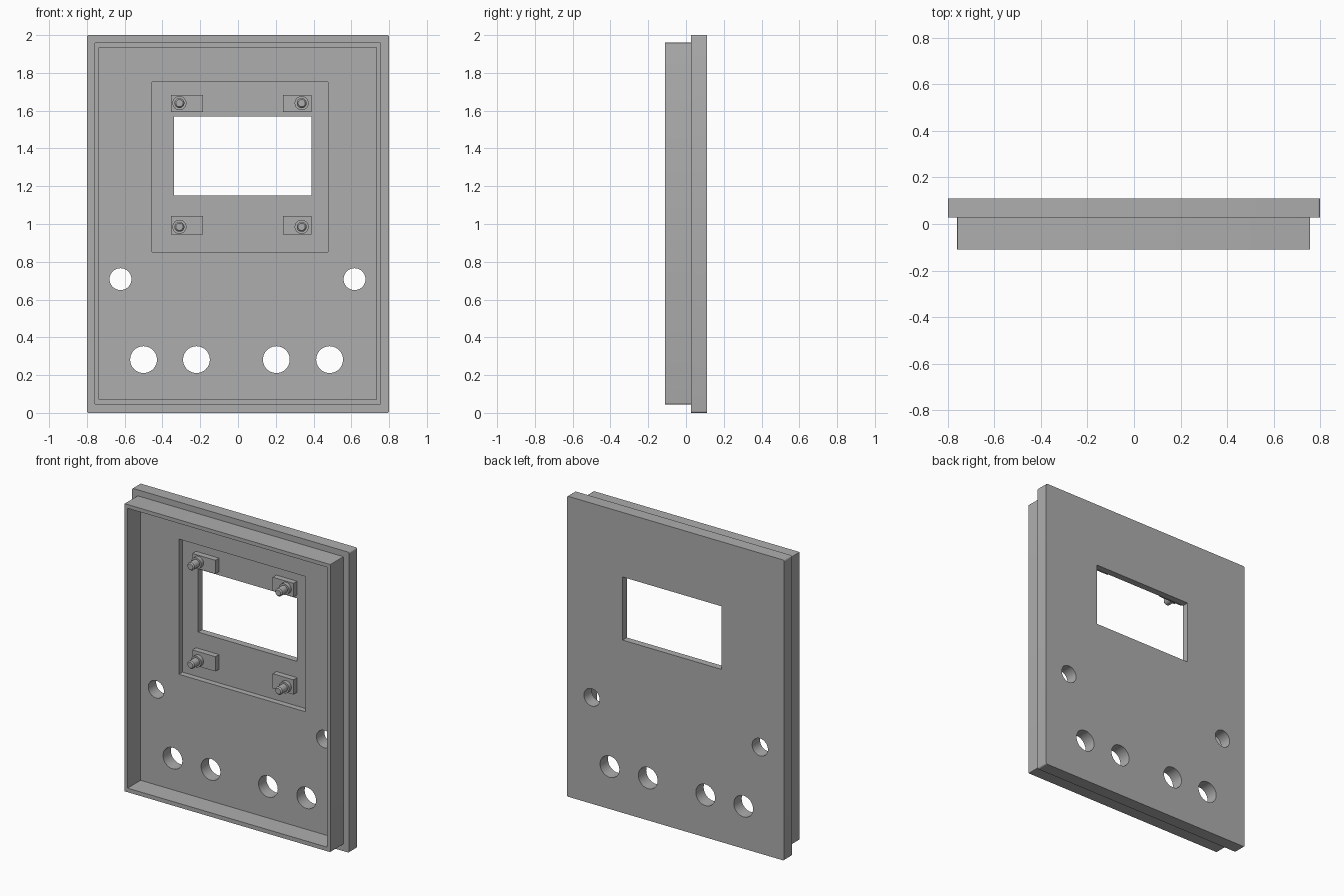
import bpy, bmesh
from mathutils import Matrix, Vector

cube = bpy.data.objects.get("Cube")
if cube:
    bpy.data.objects.remove(cube, do_unlink=True)

grey = bpy.data.materials.new("plain grey")
grey.use_nodes = True
grey.diffuse_color = (0.42, 0.42, 0.42, 1)
grey.node_tree.nodes["Principled BSDF"].inputs["Base Color"].default_value = grey.diffuse_color

FRONT, STEP, BACK = -0.11, 0.027, 0.11   # depth planes
POCKET = 0.065


def finish(name, bm):
    mesh = bpy.data.meshes.new(name)
    bmesh.ops.recalc_face_normals(bm, faces=bm.faces)
    bm.to_mesh(mesh)
    bm.free()
    obj = bpy.data.objects.new(name, mesh)
    bpy.context.collection.objects.link(obj)
    mesh.materials.append(grey)
    return obj


def box(name, x, y, z, corner=0):
    """Box from ranges, with optional rounding of the edges that run front to back."""
    bm = bmesh.new()
    bmesh.ops.create_cube(bm, size=1)
    for v in bm.verts:
        v.co = Vector([r[0] if c < 0 else r[1] for c, r in zip(v.co, (x, y, z))])
    if corner:
        edges = [e for e in bm.edges if abs(e.verts[0].co.y - e.verts[1].co.y) > 0.001]
        bmesh.ops.bevel(bm, geom=edges, offset=corner, segments=4, profile=0.5, affect='EDGES')
    return finish(name, bm)


def rod(name, x, z, radius, y, tip=None):
    """Cylinder running front to back; tip is the radius at its front end."""
    bm = bmesh.new()
    bmesh.ops.create_cone(bm, cap_ends=True, segments=40, radius1=radius,
                          radius2=tip or radius, depth=y[1] - y[0],
                          matrix=Matrix.Translation((x, sum(y) / 2, z))
                          @ Matrix.Rotation(1.5707963, 4, 'X'))
    return finish(name, bm)


def smooth(obj):
    bpy.ops.object.select_all(action='DESELECT')
    obj.select_set(True)
    bpy.context.view_layer.objects.active = obj
    bpy.ops.object.shade_smooth_by_angle(angle=0.6)


def cut(obj, cutters):
    for c in cutters:
        c.hide_render = True
        mod = obj.modifiers.new("cut", 'BOOLEAN')
        mod.operation, mod.solver, mod.object = 'DIFFERENCE', 'EXACT', c
    deps = bpy.context.evaluated_depsgraph_get()
    mesh = bpy.data.meshes.new_from_object(obj.evaluated_get(deps))
    obj.modifiers.clear()
    obj.data = mesh
    for c in cutters:
        bpy.data.objects.remove(c, do_unlink=True)
    smooth(obj)


# Face plate with display pocket, window and control holes
plate = box("face_plate", (-0.8, 0.8), (STEP, BACK), (0, 2), 0.01)
through = (-0.2, 0.2)
cutters = [box("pocket_cutter", (-0.455, 0.477), (-0.05, POCKET), (0.853, 1.753)),
           box("window_cutter", (-0.34, 0.39), through, (1.15, 1.57))]
for x in (-0.622, 0.617):
    cutters.append(rod("side_hole_cutter", x, 0.708, 0.058, through))
for x in (-0.5, -0.22, 0.203, 0.485):
    cutters.append(rod("lower_hole_cutter", x, 0.282, 0.071, through))
cut(plate, cutters)

# Raised rim around the inside
rim = box("inner_rim", (-0.76, 0.757), (FRONT, STEP), (0.045, 1.96), 0.004)
cut(rim, [box("rim_cutter", (-0.736, 0.733), (-0.2, 0.1), (0.072, 1.935))])

# Four display mounts: pad, collar and pin
for row, z, low, high in (("upper", 1.64, 1.593, 1.684), ("lower", 0.985, 0.944, 1.042)):
    for side, x, span in (("right", -0.31, (-0.355, -0.185)), ("left", 0.337, (0.237, 0.39))):
        tag = f"{row}_{side}"
        box(f"{tag}_pad", span, (STEP, POCKET), (low, high))
        smooth(rod(f"{tag}_collar", x, z, 0.037, (0.002, STEP)))
        smooth(rod(f"{tag}_pin", x, z, 0.026, (-0.052, 0.002)))
        smooth(rod(f"{tag}_pin_tip", x, z, 0.026, (-0.06, -0.052), 0.019))
